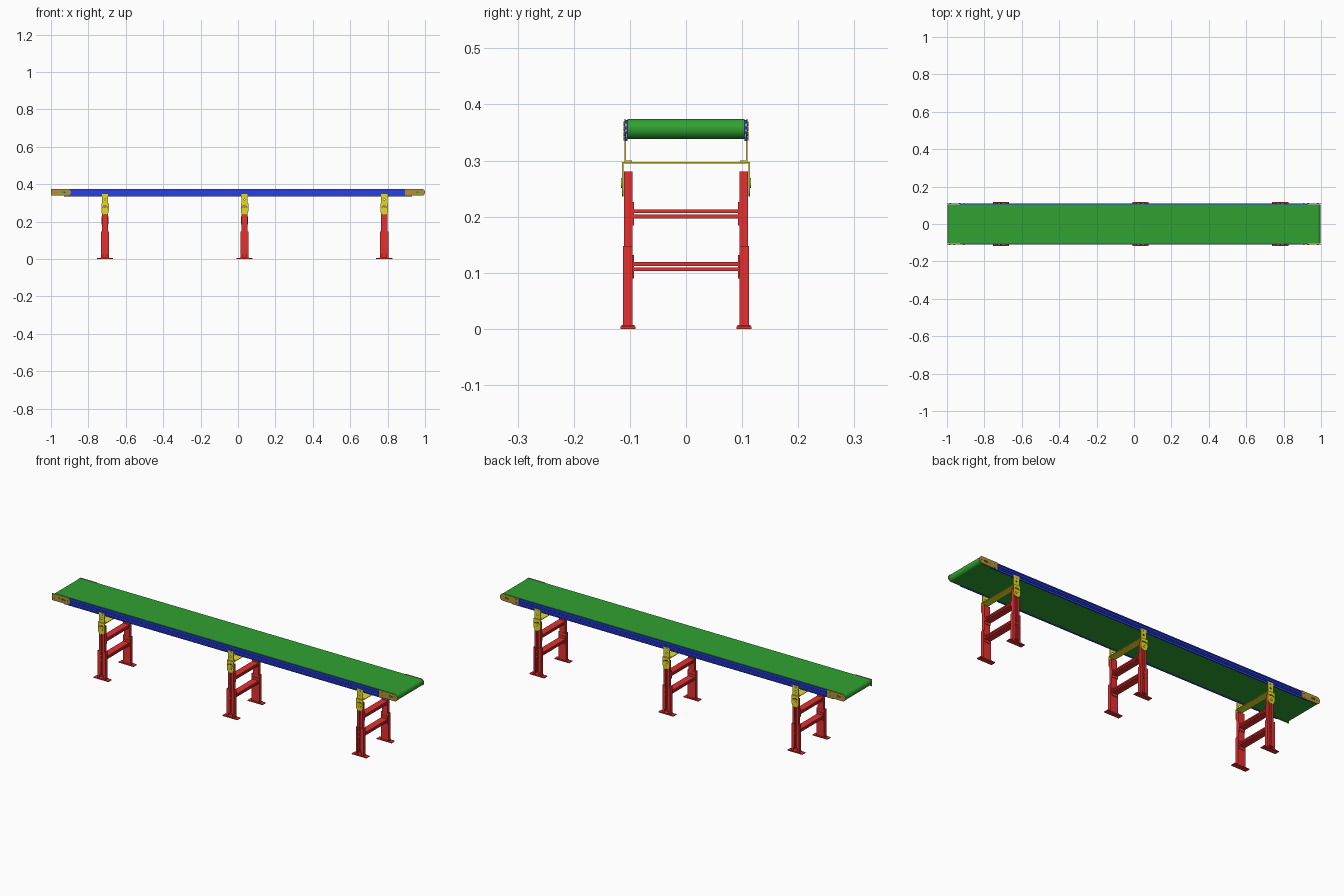
import bpy
from math import sin, cos, pi, radians
from mathutils import Matrix

if "Cube" in bpy.data.objects:
    bpy.data.objects.remove(bpy.data.objects["Cube"])


def material(name, rgb):
    m = bpy.data.materials.new(name)
    m.diffuse_color = (*rgb, 1)
    m.use_nodes = True
    m.node_tree.nodes["Principled BSDF"].inputs["Base Color"].default_value = m.diffuse_color
    return m


RED = material("red", (0.78, 0.03, 0.03))
YELLOW = material("yellow", (0.78, 0.72, 0.02))
GREEN = material("green", (0.03, 0.36, 0.03))
BLUE = material("blue", (0.02, 0.05, 0.78))
BROWN = material("brown", (0.45, 0.29, 0.04))

# local extrusion direction -> world axis
AXES = {"x": Matrix(((0, 0, 1, 0), (1, 0, 0, 0), (0, 1, 0, 0), (0, 0, 0, 1))),
        "y": Matrix(((1, 0, 0, 0), (0, 0, -1, 0), (0, 1, 0, 0), (0, 0, 0, 1))),
        "z": Matrix.Identity(4)}


def prism(name, loops, axis, a, b, mat):
    """Extrude an outline (with hole loops) along an axis from a to b."""
    cu = bpy.data.curves.new(name, 'CURVE')
    cu.dimensions = '2D'
    cu.fill_mode = 'BOTH'
    cu.extrude = abs(b - a) / 2
    for pts in loops:
        sp = cu.splines.new('POLY')
        sp.points.add(len(pts) - 1)
        for p, (u, v) in zip(sp.points, pts):
            p.co = (u, v, 0, 1)
        sp.use_cyclic_u = True
    tmp = bpy.data.objects.new(name + "_outline", cu)
    bpy.context.collection.objects.link(tmp)
    dg = bpy.context.evaluated_depsgraph_get()
    me = bpy.data.meshes.new_from_object(tmp.evaluated_get(dg))
    bpy.data.objects.remove(tmp)
    shift = [0, 0, 0]
    shift["xyz".index(axis)] = (a + b) / 2
    me.transform(Matrix.Translation(shift) @ AXES[axis])
    me.materials.clear()
    me.materials.append(mat)
    ob = bpy.data.objects.new(name, me)
    bpy.context.collection.objects.link(ob)
    return ob


def rect(u0, u1, v0, v1):
    return [(u0, v0), (u1, v0), (u1, v1), (u0, v1)]


def arc(u, v, r, a0, a1, n=12):
    return [(u + r * cos(radians(a0 + (a1 - a0) * i / n)),
             v + r * sin(radians(a0 + (a1 - a0) * i / n))) for i in range(n + 1)]


def circle(u, v, r, n=16):
    return arc(u, v, r, 0, 360 - 360 / n, n - 1)


def box(name, x, y, z, mat):
    return prism(name, [rect(*x, *y)], "z", *z, mat)


def out(s, a, b):
    """y interval on side s, a inside and b outside."""
    return s * a, s * b


# belt with round ends
ZC, R = 0.3565, 0.0178
prism("belt", [arc(0.98, ZC, R, -90, 90, 16) + arc(-0.98, ZC, R, 90, 270, 16)],
      "y", -0.1045, 0.1045, GREEN)

for s in (-1, 1):
    side = "front" if s < 0 else "back"
    # grooved side rail
    half = [(0.1045, 0.335), (0.1090, 0.335), (0.1090, 0.341), (0.1062, 0.341),
            (0.1062, 0.347), (0.1085, 0.347), (0.1085, 0.352), (0.1062, 0.352)]
    rail = half + [(y, 0.7075 - z) for y, z in reversed(half)]
    prism(side + "_rail", [[(s * y, z) for y, z in rail]], "x", -0.93, 0.93, BLUE)

    # end brackets, the front left one turned round
    for e in (-1, 1):
        d = 1 if (s < 0) else e
        c = e * 0.9465
        plate = [(-0.0535, ZC - 0.018)] + arc(0.0355, ZC, 0.018, -90, 90) + \
                [(-0.0535, ZC + 0.018)]
        slot = arc(0.022, ZC, 0.003, -90, 90, 6) + arc(0.006, ZC, 0.003, 90, 270, 6)
        loops = [[(c + d * u, v) for u, v in lp] for lp in (plate, slot)]
        prism(side + "_end_bracket", loops, "y", *out(s, 0.1075, 0.1100), BROWN)
        for u, v in ((-0.038, 0.009), (-0.038, -0.009), (-0.014, 0), (0.036, 0)):
            prism("bracket_bolt", [circle(c + d * u, ZC + v, 0.0042, 10)],
                  "y", *out(s, 0.1098, 0.1112), BROWN)

# three stands
for x in (-0.711, 0.035, 0.782):
    # cradle plate under the belt
    box("cradle_plate", (x - 0.02, x + 0.02), (-0.1142, 0.1142), (0.2945, 0.2975), YELLOW)
    # paired cross bars
    for z in (0.111, 0.205):
        for dz in (-0.0045, 0.0048):
            box("cross_bar", (x - 0.018, x + 0.018), (-0.093, 0.093),
                (z + dz - 0.0033, z + dz + 0.0033), RED)

    for s in (-1, 1):
        # foot
        foot = arc(x + 0.037, s * 0.1035, 0.0145, -65, 65, 4) + \
            arc(x - 0.037, s * 0.1035, 0.0145, 115, 245, 4)
        foot = [(min(max(u, x - 0.043), x + 0.043), v) for u, v in foot]
        prism("foot", [foot], "z", 0, 0.004, RED)
        box("foot_collar", (x - 0.025, x + 0.025), sorted(out(s, 0.092, 0.115)),
            (0.004, 0.007), RED)
        # outer leg: channel with lips, open outwards
        ch = [(-0.022, 0.095), (0.022, 0.095), (0.022, 0.1125), (0.0115, 0.1125),
              (0.0115, 0.1105), (0.0180, 0.1105), (0.0180, 0.0975), (-0.0180, 0.0975),
              (-0.0180, 0.1105), (-0.0115, 0.1105), (-0.0115, 0.1125), (-0.022, 0.1125)]
        prism("outer_leg", [[(x + u, s * v) for u, v in ch]], "z", 0.004, 0.148, RED)
        # inner leg: grooved bar
        bar = [(-0.0165, 0.0955), (0.0165, 0.0955), (0.0165, 0.1103), (0.005, 0.1103),
               (0.005, 0.1040), (-0.005, 0.1040), (-0.005, 0.1103), (-0.0165, 0.1103)]
        prism("inner_leg", [[(x + u, s * v) for u, v in bar]], "z", 0.02, 0.281, RED)
        # bar end plates
        for z in (0.111, 0.205):
            prism("bar_end_plate", [rect(x - 0.018, x + 0.018, z - 0.021, z + 0.021)],
                  "y", *out(s, 0.0925, 0.0955), RED)
        # leg clamp bolts
        for z in (0.10, 0.125):
            prism("leg_bolt", [circle(x, z, 0.005, 6)], "y", *out(s, 0.104, 0.112), RED)

        # swivel flange with curved slot
        flange = [(x + 0.02, 0.296)] + arc(x, 0.256, 0.02, 0, -180) + [(x - 0.02, 0.296)]
        slot = arc(x, 0.256, 0.027, 40, 140, 8) + arc(x, 0.256, 0.022, 140, 40, 8)
        slot = [(min(max(u, x - 0.015), x + 0.015), v) for u, v in slot]
        prism("swivel_flange", [flange, slot], "y", *out(s, 0.1112, 0.1142), YELLOW)
        prism("swivel_bolt", [circle(x, 0.260, 0.009), circle(x, 0.260, 0.004, 8)],
              "y", *out(s, 0.1140, 0.1155), YELLOW)
        # L bracket holding the rail
        prism("rail_bracket", [rect(x - 0.017, x + 0.017, 0.2975, 0.348),
                               circle(x, 0.318, 0.004, 10)],
              "y", *out(s, 0.1070, 0.1097), YELLOW)
        box("rail_bracket_foot", (x - 0.017, x + 0.017), sorted(out(s, 0.096, 0.1072)),
            (0.2975, 0.300), YELLOW)
        prism("rail_bolt", [circle(x, 0.340, 0.005, 6)], "y", *out(s, 0.1095, 0.1110), YELLOW)

# smooth rounded faces, keep edges sharp
bpy.ops.object.select_all(action='SELECT')
bpy.context.view_layer.objects.active = bpy.data.objects["belt"]
bpy.ops.object.shade_smooth_by_angle(angle=radians(30))
